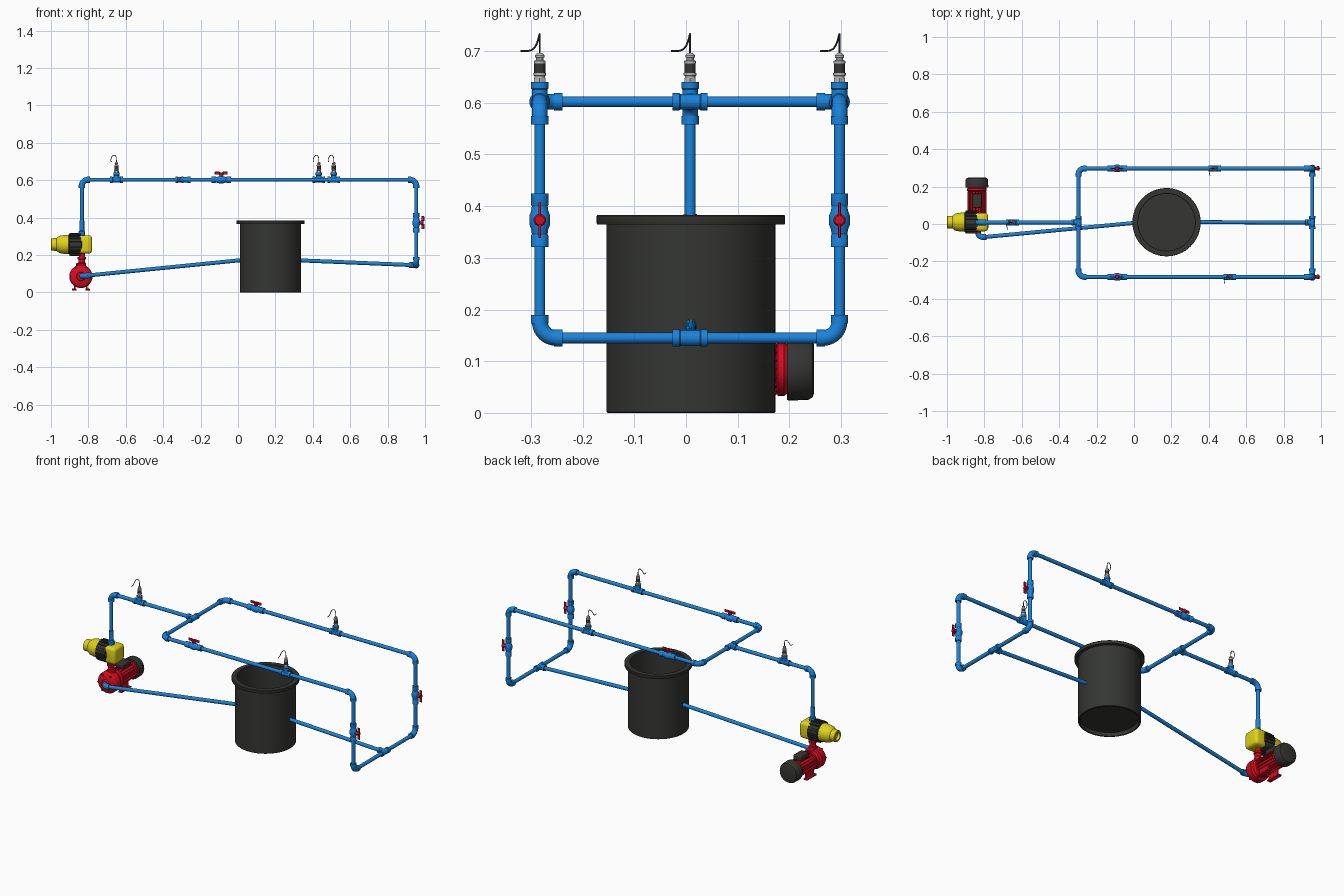
import bpy, bmesh, math
from mathutils import Vector, Matrix

if "Cube" in bpy.data.objects:
    bpy.data.objects.remove(bpy.data.objects["Cube"])

def material(name, rgb):
    m = bpy.data.materials.new(name)
    m.diffuse_color = (*rgb, 1)
    m.use_nodes = True
    m.node_tree.nodes["Principled BSDF"].inputs["Base Color"].default_value = m.diffuse_color
    return m

BLUE = material("blue_plastic", (0.01, 0.23, 0.72))
DARK = material("dark_plastic", (0.035, 0.037, 0.033))
RED = material("red_paint", (0.65, 0.004, 0.015))
YELLOW = material("yellow_plastic", (0.75, 0.65, 0.01))
STEEL = material("steel", (0.5, 0.5, 0.5))
X, Y, Z = Vector((1, 0, 0)), Vector((0, 1, 0)), Vector((0, 0, 1))

def finish(name, bm, mat):
    bmesh.ops.remove_doubles(bm, verts=bm.verts, dist=1e-6)
    bmesh.ops.recalc_face_normals(bm, faces=bm.faces)
    me = bpy.data.meshes.new(name)
    bm.to_mesh(me)
    bm.free()
    me.materials.append(mat)
    ob = bpy.data.objects.new(name, me)
    bpy.context.collection.objects.link(ob)
    return ob

def lathe(name, profile, origin, axis, mat, seg=24):
    """Turn (radius, distance along axis) points round an axis, with closed ends."""
    profile = [(0, profile[0][1])] + list(profile) + [(0, profile[-1][1])]
    bm = bmesh.new()
    rot = Z.rotation_difference(axis.normalized()).to_matrix()
    rings = []
    for r, t in profile:
        rings.append([bm.verts.new(Vector(origin) + rot @ Vector(
            (r * math.cos(2 * math.pi * i / seg), r * math.sin(2 * math.pi * i / seg), t)))
            for i in range(seg)])
    for a, b in zip(rings, rings[1:]):
        for i in range(seg):
            j = (i + 1) % seg
            bm.faces.new((a[i], a[j], b[j], b[i]))
    return finish(name, bm, mat)

def box(name, centre, size, mat, bevel=0.0, rot=Matrix.Identity(4)):
    bm = bmesh.new()
    bmesh.ops.create_cube(bm, size=1, matrix=Matrix.Translation(centre) @ rot @ Matrix.Diagonal((*size, 1)))
    if bevel:
        bmesh.ops.bevel(bm, geom=bm.edges[:], offset=bevel, segments=4, affect='EDGES', profile=0.5)
    return finish(name, bm, mat)

def tube(name, points, radius, mat, spline='POLY', sides=4):
    cu = bpy.data.curves.new(name, 'CURVE')
    cu.dimensions = '3D'
    cu.bevel_depth, cu.bevel_resolution, cu.use_fill_caps = radius, sides, True
    sp = cu.splines.new(spline)
    sp.points.add(len(points) - 1)
    for p, q in zip(sp.points, points):
        p.co = (*q, 1)
    if spline == 'NURBS':
        sp.order_u, sp.use_endpoint_u, sp.resolution_u = 4, True, 6
    tmp = bpy.data.objects.new(name + "_tmp", cu)
    bpy.context.collection.objects.link(tmp)
    bpy.context.view_layer.update()
    bm = bmesh.new()
    me = tmp.to_mesh()
    bm.from_mesh(me)
    tmp.to_mesh_clear()
    bpy.data.objects.remove(tmp)
    return finish(name, bm, mat)

def pipe(name, a, b, r=0.0105):
    a, b = Vector(a), Vector(b)
    return lathe(name, [(r, 0), (r, (b - a).length)], a, b - a, BLUE)

R, C = 0.0152, 0.0168          # fitting body and collar radii

def elbow(name, corner, d1, d2, bend=0.032, end=0.044):
    corner, d1, d2 = Vector(corner), d1.normalized(), d2.normalized()
    pts = [corner + d1 * end]
    for i in range(11):
        a = i / 10 * math.pi / 2
        pts.append(corner + bend * (d1 * (1 - math.sin(a)) + d2 * (1 - math.cos(a))))
    pts.append(corner + d2 * end)
    tube(name, pts, R, BLUE)
    for i, d in enumerate((d1, d2)):
        lathe(f"{name}_collar_{i}", [(C, bend - 0.004), (C, end)], corner, d, BLUE)

def tee(name, p, run, branch, reach=0.038):
    lathe(name, [(C, -.034), (C, -.021), (R, -.019), (R, .019), (C, .021), (C, .034)], p, run, BLUE)
    lathe(name + "_branch", [(R, 0), (R, reach - .014), (C, reach - .012), (C, reach)], p, branch, BLUE)

def valve(name, p, run, up):
    p = Vector(p)
    lathe(name + "_body", [(C, -.052), (C, -.03), (R, -.027), (.0165, -.018), (.020, -.009),
          (.020, .009), (.0165, .018), (R, .027), (C, .03), (C, .052)], p, run, BLUE)
    lathe(name + "_stem", [(.009, 0), (.009, .026)], p, up, BLUE)
    lathe(name + "_knob", [(.010, .022), (.012, .025), (.012, .036), (.009, .040)], p, up, RED)
    # winged handle
    rot = Matrix((run, up.cross(run), up)).transposed().to_4x4()
    for s in (-1, 1):
        box(f"{name}_wing_{s}", p + up * .035 + run * s * .021, (.027, .005, .016), RED, .002, rot)

def sensor(name, x, y):
    p = Vector((x, y, .602))
    tee(name + "_tee", p, X, Z)
    lathe(name + "_nut", [(.0125, .036), (.0125, .046)], p, Z, STEEL, 6)
    lathe(name + "_neck", [(.010, .046), (.010, .050), (.0125, .051), (.0125, .056)], p, Z, STEEL)
    lathe(name + "_grip", [(.0108, .056), (.0108, .074)], p, Z, DARK)
    lathe(name + "_cap", [(.0115, .074), (.0115, .079), (.007, .081), (.007, .085), (.009, .086),
          (.009, .090), (.005, .094)], p, Z, STEEL)
    path = [(0, 0, .09), (0, 0, .112), (-.001, 0, .130), (-.018, 0, .133), (-.029, -.003, .118),
            (-.031, -.012, .098), (-.029, -.026, .098), (-.026, -.037, .098)]
    tube(name + "_wire", [p + Vector(q) for q in path], .0019, DARK, 'NURBS', 2)

YC, YS = 0.008, {"front": -0.283, "back": 0.297}
XP, XJ, XE, ZT, ZB = -0.835, -0.297, 0.953, 0.602, 0.145

# Open tank with rim
lathe("tank", [(.150, .02), (.154, 0), (.1615, 0), (.1635, .002), (.1635, .365), (.1815, .365),
      (.1825, .367), (.1825, .381), (.181, .383), (.154, .383), (.152, .381), (.152, .03)],
      (.174, .0095, 0), Z, DARK, 64)

# Supply from pump up and along to the split
pipe("riser", (XP, YC, .30), (XP, YC, ZT - .03))
lathe("riser_coupling", [(C, .30), (C, .325), (.013, .33), (.013, .385)], (XP, YC, 0), Z, BLUE)
elbow("riser_elbow", (XP, YC, ZT), -Z, X)
pipe("supply_pipe", (XP + .03, YC, ZT), (XJ, YC, ZT))
sensor("supply_sensor", -.65, YC)
tee("split_tee", (XJ, YC, ZT), Y, -X)
pipe("split_pipe", (XJ, YS["front"] + .03, ZT), (XJ, YS["back"] - .03, ZT))

# Two parallel branches
for side, y in YS.items():
    inward = Y if y < 0 else -Y
    elbow(side + "_split_elbow", (XJ, y, ZT), inward, X)
    pipe(side + "_top_pipe", (XJ + .03, y, ZT), (XE - .03, y, ZT))
    valve(side + "_top_valve", (-.09, y, ZT), X, Z)
    sensor(side + "_sensor", .512 if y < 0 else .432, y)
    elbow(side + "_drop_elbow", (XE, y, ZT), -X, -Z)
    pipe(side + "_drop_pipe", (XE, y, ZB + .03), (XE, y, ZT - .03))
    valve(side + "_drop_valve", (XE, y, .373), Z, X)
    elbow(side + "_bottom_elbow", (XE, y, ZB), Z, inward)

# Return to the tank
pipe("collector_pipe", (XE, YS["front"] + .03, ZB), (XE, YS["back"] - .03, ZB))
back = Vector((.335, .010, .171)) - Vector((XE, YC, ZB))
tee("collector_tee", (XE, YC, ZB), Y, back)
pipe("return_pipe", (XE, YC, ZB), (.33, .010, .171))

# Suction line from tank to pump
inlet = Vector((XP, -.073, .087))
outlet = Vector((.015, .007, .172))
elbow("suction_elbow", inlet, Y, outlet - inlet)
pipe("suction_pipe", inlet + (outlet - inlet).normalized() * .03, outlet)

# Pump: volute, finned motor, fan cover, feet
P = Vector((XP - .005, 0, .085))
lathe("pump_volute", [(.022, -.05), (.024, -.036), (.046, -.033), (.058, -.026), (.062, -.018),
      (.062, .016), (.052, .022), (.046, .04), (.055, .045), (.055, .055)], P, Y, RED, 32)
lathe("motor_body", [(.043, .05), (.043, .195)], P, Y, RED, 32)
for i in range(18):
    a = 2 * math.pi * i / 18
    box(f"motor_fin_{i}", P + Vector((.045 * math.cos(a), .115, .045 * math.sin(a))),
        (.012, .12, .003), RED, 0, Matrix.Rotation(-a, 4, 'Y'))
lathe("motor_end_flange", [(.046, .174), (.052, .178), (.052, .190), (.047, .197)], P, Y, RED, 32)
lathe("fan_cover", [(.060, .195), (.061, .200), (.060, .236), (.055, .245), (.046, .248)], P, Y, DARK, 32)
box("terminal_box", P + Vector((0, .125, .058)), (.05, .075, .028), DARK, .005)
for s in (-1, 1):
    box(f"foot_{s}", P + Vector((s * .036, .09, -.070)), (.024, .09, .009), RED, .002)
    box(f"foot_web_{s}", P + Vector((s * .032, .09, -.050)), (.009, .07, .045), RED)
    for i in range(3):
        a = math.pi * (2 * i + 1) / 6
        lathe(f"volute_bolt_{s}_{i}", [(.006, -.036), (.006, -.02)],
              P + Vector((s * .051 * math.sin(a), 0, .051 * math.cos(a))), Y, RED, 6)
lathe("pump_outlet", [(.024, .12), (.022, .155), (.018, .16), (.018, .175), (.023, .178), (.023, .188),
      (.016, .19), (.016, .215)], (XP, YC, 0), Z, RED)

# Pressure controller: cone, ribbed middle, rounded housing
K = Vector((0, .010, .256))
lathe("controller_cone", [(.052, -.895), (.050, -.93), (.046, -.955), (.037, -.967), (.034, -.97),
      (.033, -.998), (.031, -1), (.022, -1), (.020, -.985)], K, X, YELLOW, 32)
lathe("controller_middle", [(.052, -.905), (.055, -.902), (.055, -.838), (.050, -.834)], K, X, DARK, 32)
for i in range(20):
    a = 2 * math.pi * i / 20
    box(f"controller_rib_{i}", K + Vector((-.870, .055 * math.cos(a), .055 * math.sin(a))),
        (.06, .012, .007), DARK, 0, Matrix.Rotation(a, 4, 'X'))
box("controller_housing", K + Vector((-.816, 0, 0)), (.072, .098, .098), YELLOW, .018)

# Smooth shading with crisp edges
bpy.ops.object.select_all(action='SELECT')
bpy.context.view_layer.objects.active = bpy.data.objects["tank"]
bpy.ops.object.shade_smooth_by_angle(angle=math.radians(35))
